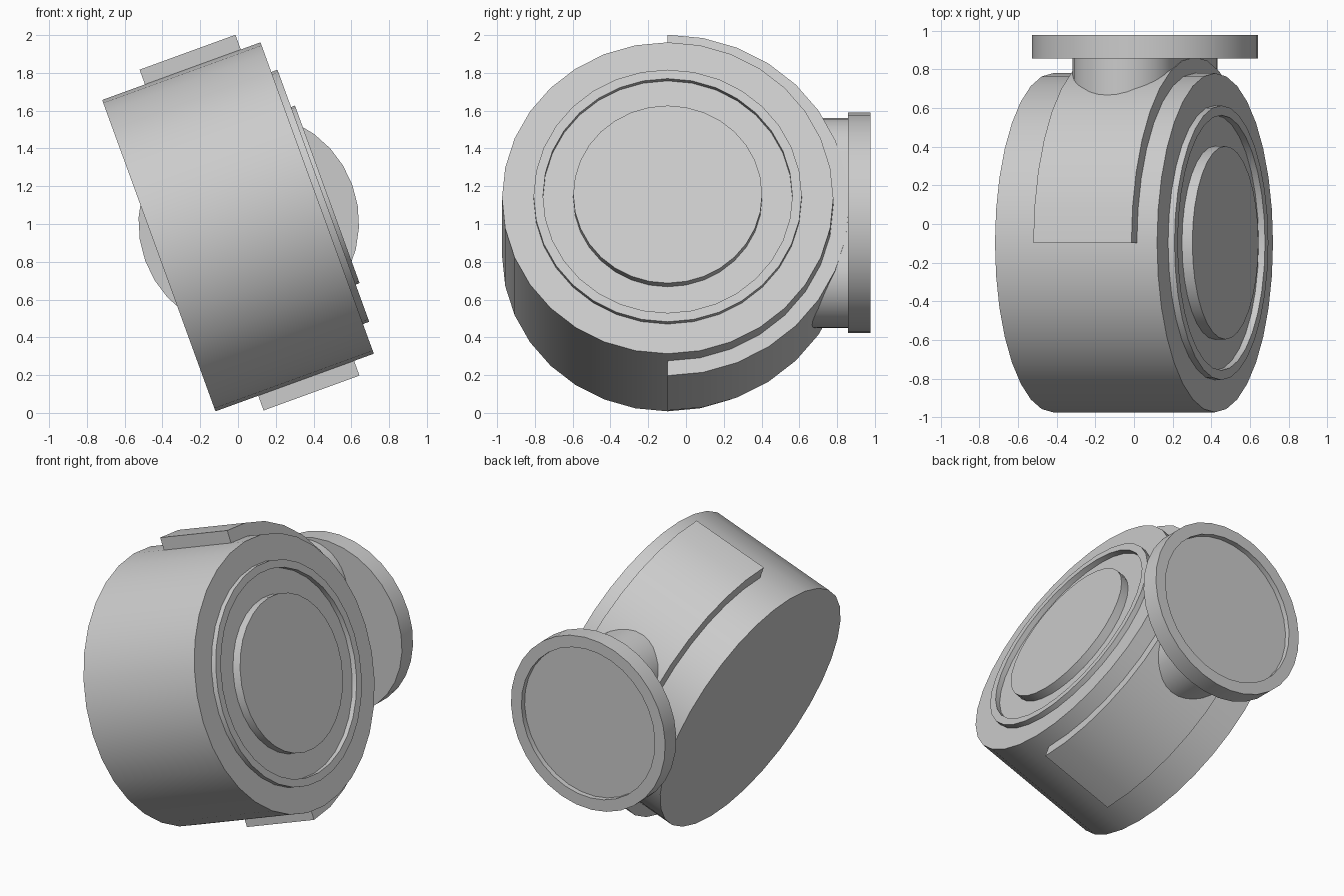
import bpy, bmesh
from math import sin, cos, pi, radians
from mathutils import Matrix, Vector

cube = bpy.data.objects.get("Cube")
if cube:
    bpy.data.objects.remove(cube, do_unlink=True)

SEGMENTS = 32
TILT = radians(20)

grey = bpy.data.materials.new("light_grey")
grey.use_nodes = True
colour = (0.6, 0.6, 0.6, 1)
grey.diffuse_color = colour
grey.node_tree.nodes["Principled BSDF"].inputs["Base Color"].default_value = colour


def finish(name, bm, frame):
    """Turn a bmesh into a placed, smooth-sided object."""
    bmesh.ops.remove_doubles(bm, verts=bm.verts, dist=0.0005)
    bmesh.ops.recalc_face_normals(bm, faces=bm.faces)
    mesh = bpy.data.meshes.new(name)
    bm.to_mesh(mesh)
    bm.free()
    mesh.materials.append(grey)
    obj = bpy.data.objects.new(name, mesh)
    bpy.context.collection.objects.link(obj)
    obj.matrix_world = frame
    bpy.ops.object.select_all(action='DESELECT')
    obj.select_set(True)
    bpy.context.view_layer.objects.active = obj
    bpy.ops.object.shade_smooth_by_angle(angle=radians(30))
    return obj


def lathe(name, profile, frame, closed=False):
    """Revolve (radius, height) points about local z."""
    bm = bmesh.new()
    verts = [bm.verts.new((r, 0, h)) for r, h in profile]
    edges = [bm.edges.new(pair) for pair in zip(verts, verts[1:])]
    if closed:
        edges.append(bm.edges.new((verts[-1], verts[0])))
    bmesh.ops.spin(bm, geom=verts + edges, cent=(0, 0, 0), axis=(0, 0, 1),
                   angle=2 * pi, steps=SEGMENTS, use_merge=False)
    return finish(name, bm, frame)


def prism(name, outline, low, high, frame):
    """Extrude a flat outline along local z."""
    bm = bmesh.new()
    face = bm.faces.new([bm.verts.new((x, y, low)) for x, y in outline])
    extruded = bmesh.ops.extrude_face_region(bm, geom=[face], use_keep_orig=True)
    moved = [v for v in extruded["geom"] if isinstance(v, bmesh.types.BMVert)]
    bmesh.ops.translate(bm, verts=moved, vec=(0, 0, high - low))
    return finish(name, bm, frame)


def arc(radius, start, end, steps, cx=0):
    angles = [start + (end - start) * i / steps for i in range(steps + 1)]
    return [(cx + radius * cos(a), radius * sin(a)) for a in angles]


# Tilted drum frame: local z runs along the drum axis
drum = Matrix.Translation((0, -0.097, 0.985)) @ Matrix.Rotation(pi / 2 - TILT, 4, 'Y')

# Backward-facing frame: local z is +y, local x follows the drum's tilted upright
upright = Vector((-sin(TILT), 0, cos(TILT)))
across = Vector((cos(TILT), 0, sin(TILT)))
back = Matrix((upright, across, Vector((0, 1, 0)))).transposed().to_4x4()
back = Matrix.Translation((0.057, 0, 1.006)) @ back

# Drum with a raised ring and central plate on its outer face
FACE = 0.446
lathe("drum_body", [(0, -FACE), (0.877, -FACE), (0.877, FACE), (0, FACE)], drum)
lathe("face_ring", [(0.66, FACE - 0.01), (0.71, FACE - 0.01),
                    (0.71, FACE + 0.035), (0.66, FACE + 0.035)], drum, closed=True)
lathe("face_plate", [(0, FACE - 0.01), (0.5, FACE - 0.01),
                     (0.5, FACE + 0.057), (0, FACE + 0.057)], drum)

# Half band wrapped around the back of the drum
prism("back_band", arc(0.96, 0, pi, SEGMENTS // 2), -0.205, 0.335, drum)

# Rounded slot-shaped neck joining the band to the mounting disc
neck = arc(0.27, -pi / 2, pi / 2, 16, 0.305) + arc(0.27, pi / 2, 3 * pi / 2, 16, -0.305)
prism("mount_neck", neck, 0.3, 0.87, back)

# Mounting disc with a shallow recess in its back
lathe("mount_disc", [(0, 0.857), (0.584, 0.857), (0.584, 0.977),
                     (0.505, 0.977), (0.505, 0.942), (0, 0.942)], back)
